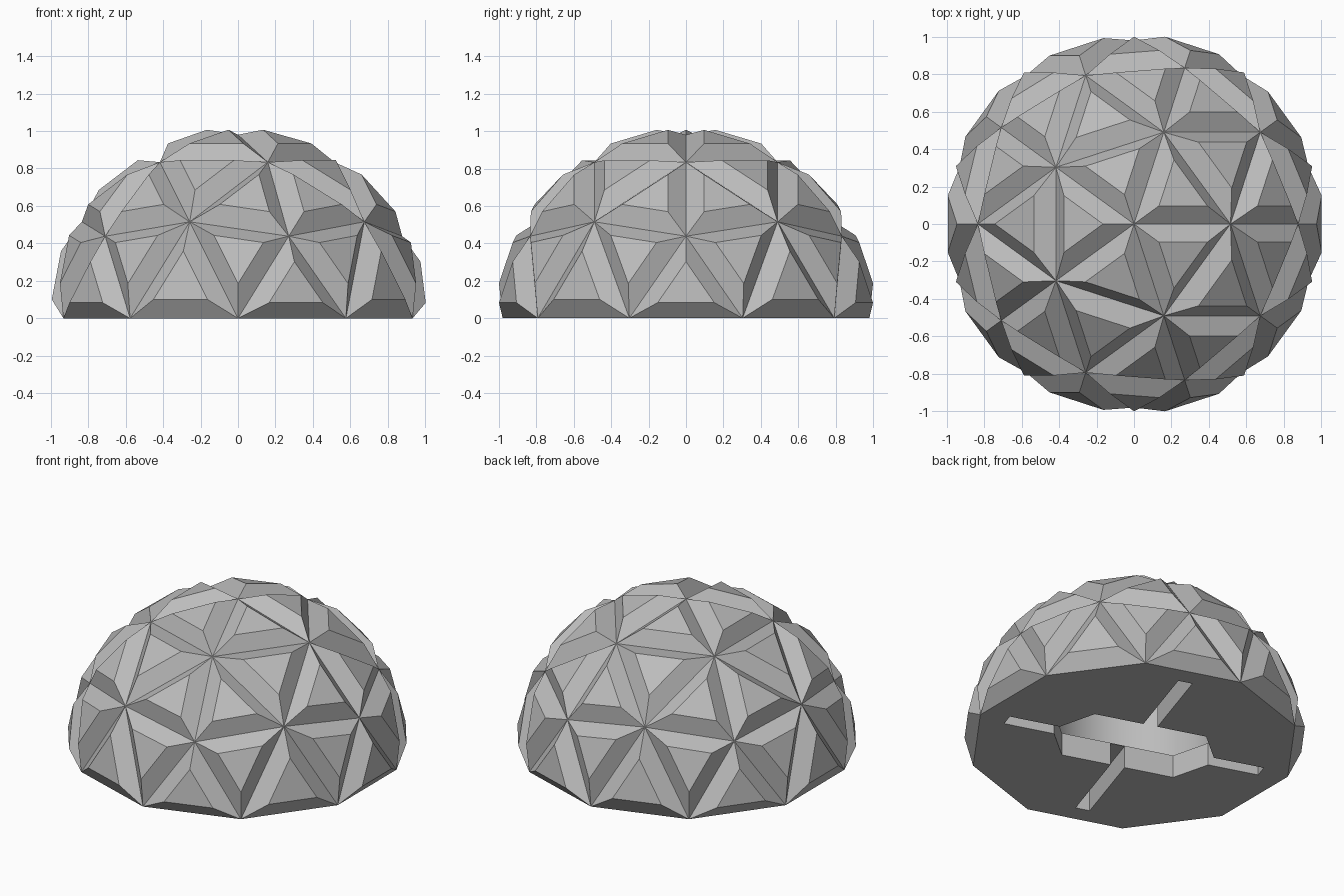
import bpy, bmesh, math
from mathutils import Matrix

RADIUS, PANEL_SCALE, PANEL_RISE = 0.98, 0.5, 0.08
PLATE, TURN = 0.145, math.radians(72)

if "Cube" in bpy.data.objects:
    bpy.data.objects.remove(bpy.data.objects["Cube"])

grey = bpy.data.materials.new("plain_grey")
grey.use_nodes = True
colour = (0.5, 0.5, 0.5, 1)
grey.diffuse_color = colour
grey.node_tree.nodes["Principled BSDF"].inputs["Base Color"].default_value = colour


def make_object(name, bm):
    bmesh.ops.recalc_face_normals(bm, faces=bm.faces)
    mesh = bpy.data.meshes.new(name)
    bm.to_mesh(mesh)
    bm.free()
    mesh.materials.append(grey)
    obj = bpy.data.objects.new(name, mesh)
    bpy.context.collection.objects.link(obj)
    return obj


def prism(name, outline, z0, z1):
    """Upright prism over an outline, turned to the recess direction."""
    bm = bmesh.new()
    base = bm.faces.new([bm.verts.new((x, y, z0)) for x, y in outline])
    top = bmesh.ops.extrude_face_region(bm, geom=[base])["geom"]
    bmesh.ops.translate(bm, vec=(0, 0, z1 - z0),
                        verts=[v for v in top if isinstance(v, bmesh.types.BMVert)])
    bmesh.ops.rotate(bm, matrix=Matrix.Rotation(TURN, 3, "Z"), verts=bm.verts)
    return make_object(name, bm)


def rectangle(a, b):
    return [(-a, -b), (a, -b), (a, b), (-a, b)]


# Half geodesic sphere
bm = bmesh.new()
bmesh.ops.create_icosphere(bm, subdivisions=2, radius=RADIUS)
lower = [f for f in bm.faces if f.calc_center_median().z < 0]
bmesh.ops.delete(bm, geom=lower, context="FACES")
for v in bm.verts:
    if abs(v.co.z) < 0.001:
        v.co.z = 0

# Raised triangular panel on every face
for face in list(bm.faces):
    face.normal_update()
    normal, centre = face.normal.copy(), face.calc_center_median()
    corners = list(face.verts)
    raised = [bm.verts.new(centre + (v.co - centre) * PANEL_SCALE + normal * PANEL_RISE)
              for v in corners]
    bm.faces.remove(face)
    bm.faces.new(raised)
    for i in range(3):
        j = (i + 1) % 3
        bm.faces.new((corners[i], corners[j], raised[j], raised[i]))

# Flat underside
bmesh.ops.contextual_create(bm, geom=[e for e in bm.edges if e.is_boundary])
dome = make_object("faceted_dome", bm)

# Underside recess: crossed slots, pointed pocket and round cavity
pocket = [(0.26, 0.355), (0, 0.52), (-0.26, 0.355),
          (-0.26, -0.355), (0, -0.52), (0.26, -0.355)]
circle = [(0.5 * math.cos(t * math.tau / 48), 0.5 * math.sin(t * math.tau / 48))
          for t in range(48)]
cutters = [
    prism("long_slot_cutter", rectangle(0.81, 0.045), -0.1, PLATE),
    prism("cross_slot_cutter", rectangle(0.045, 0.81), -0.12, PLATE + 0.002),
    prism("pocket_cutter", pocket, -0.14, PLATE + 0.01),
    prism("cavity_cutter", circle, PLATE + 0.004, 0.6),
]
bpy.context.view_layer.objects.active = dome
for cutter in cutters:
    cutter.hide_render = True
    cut = dome.modifiers.new(cutter.name, "BOOLEAN")
    cut.operation, cut.solver, cut.object = "DIFFERENCE", "EXACT", cutter
    bpy.ops.object.modifier_apply(modifier=cut.name)
    bpy.data.objects.remove(cutter)

# Soft shading only on the round cavity wall
bpy.ops.object.select_all(action="DESELECT")
dome.select_set(True)
bpy.ops.object.shade_smooth_by_angle(angle=math.radians(9))
